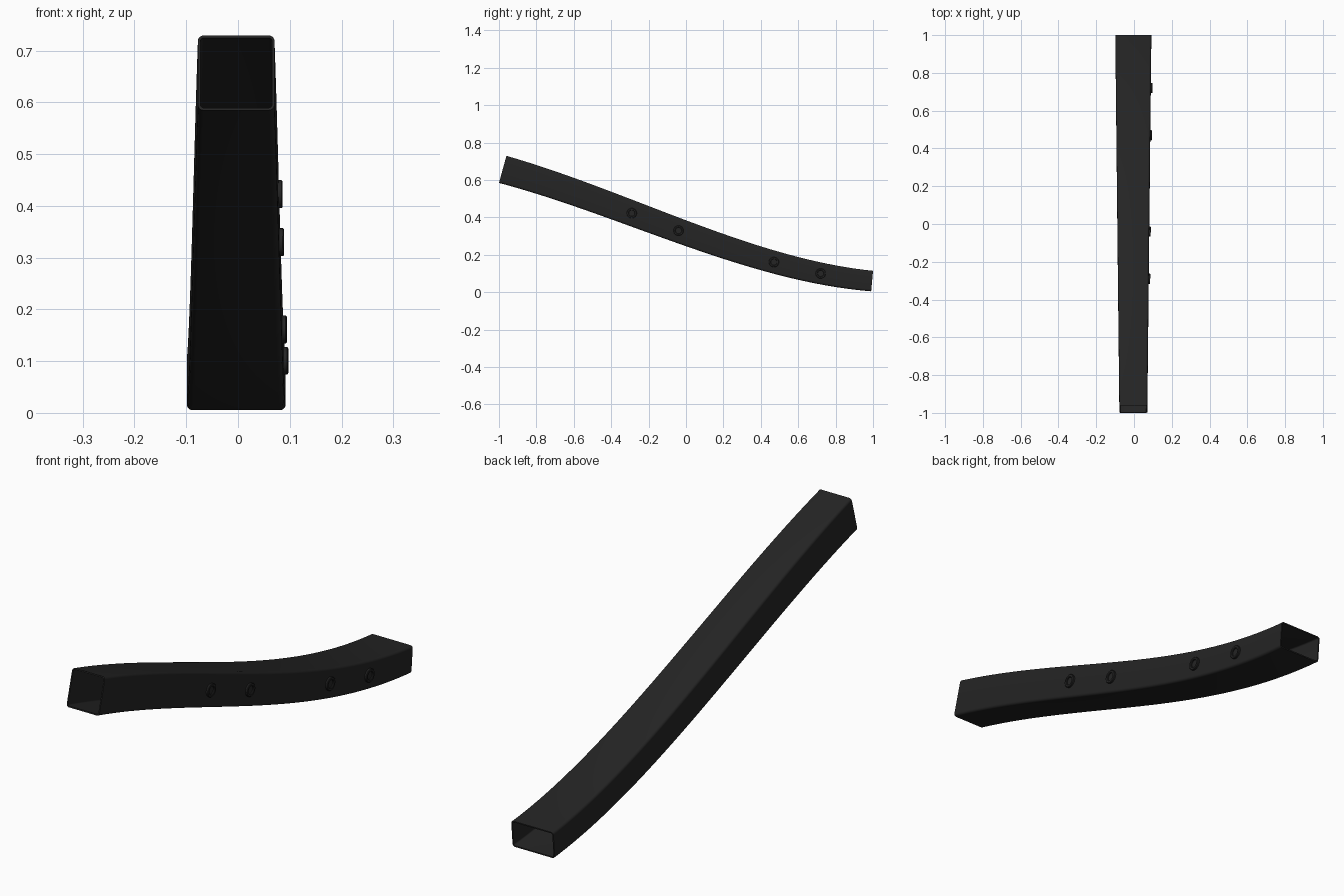
import bpy, bmesh, math
from mathutils import Vector, Matrix

cube = bpy.data.objects.get("Cube")
if cube:
    bpy.data.objects.remove(cube)


def material(name, rgb):
    m = bpy.data.materials.new(name)
    m.use_nodes = True
    m.diffuse_color = (*rgb, 1)
    bsdf = next(n for n in m.node_tree.nodes if n.type == 'BSDF_PRINCIPLED')
    bsdf.inputs["Base Color"].default_value = (*rgb, 1)
    return m


BLACK = material("matte black", (0.018, 0.018, 0.018))

# Centre line of the tube: one cubic between the front and back ends
START, END = Vector((-0.98, 0.657)), Vector((0.995, 0.06))
SLOPE_A, SLOPE_B = -0.276, -0.09
LENGTH = END.x - START.x
CENTRE_X = -0.0035


def centre(t):
    """Point on the centre line and its slope."""
    rise = END.y - START.y
    a, b = SLOPE_A * LENGTH, SLOPE_B * LENGTH
    c2, c3 = 3 * rise - 2 * a - b, a + b - 2 * rise
    z = START.y + a * t + c2 * t * t + c3 * t ** 3
    slope = (a + 2 * c2 * t + 3 * c3 * t * t) / LENGTH
    return Vector((CENTRE_X, START.x + LENGTH * t, z)), slope


def size(t):
    """Half width and half height, wider and flatter to the back."""
    return 0.0740 + 0.0215 * t, 0.075 - 0.020 * t


def rounded_rectangle(w, h, r, steps=5):
    pts = []
    for k, (sx, sy) in enumerate(((1, 1), (-1, 1), (-1, -1), (1, -1))):
        for i in range(steps + 1):
            a = math.pi / 2 * (k + i / steps)
            pts.append((sx * (w - r) + r * math.cos(a), sy * (h - r) + r * math.sin(a)))
    return pts


def finish(bm, name, angle):
    bmesh.ops.recalc_face_normals(bm, faces=bm.faces)
    me = bpy.data.meshes.new(name)
    bm.to_mesh(me)
    bm.free()
    me.materials.append(BLACK)
    ob = bpy.data.objects.new(name, me)
    bpy.context.collection.objects.link(ob)
    bpy.ops.object.select_all(action='DESELECT')
    ob.select_set(True)
    bpy.context.view_layer.objects.active = ob
    bpy.ops.object.shade_smooth_by_angle(angle=math.radians(angle))
    return ob


def bridge(bm, a, b):
    n = len(a)
    for i in range(n):
        j = (i + 1) % n
        bm.faces.new((a[i], a[j], b[j], b[i]))


# Hollow tube: outer skin swept back, inner skin swept forward, rims close both ends
SECTIONS, WALL = 48, 0.005
bm = bmesh.new()


def section(t, inset):
    p, slope = centre(t)
    up = Vector((0, -slope, 1)).normalized()
    w, h = size(t)
    return [bm.verts.new(p + Vector((u, 0, 0)) + up * v)
            for u, v in rounded_rectangle(w - inset, h - inset, 0.011 - inset)]


ts = [i / SECTIONS for i in range(SECTIONS + 1)]
rings = [section(t, 0) for t in ts] + [section(t, WALL) for t in reversed(ts)]
for i, ring in enumerate(rings):
    bridge(bm, ring, rings[(i + 1) % len(rings)])
finish(bm, "tube", 40)

# Round fasteners with a recessed middle, on the left wall
PROFILE = ((0.027, -0.003), (0.027, 0.006), (0.025, 0.008), (0.018, 0.008),
           (0.016, 0.006), (0.016, 0.002))
SIDES = 32
for n, y in enumerate((-0.29, -0.04, 0.47, 0.72), 1):
    t = (y - START.x) / LENGTH
    p, slope = centre(t)
    p.x += size(t)[0]
    bm = bmesh.new()
    rings = []
    for r, out in PROFILE:
        rings.append([bm.verts.new((out, r * math.cos(a), r * math.sin(a)))
                      for a in (math.tau * i / SIDES for i in range(SIDES))])
    for a, b in zip(rings, rings[1:]):
        bridge(bm, a, b)
    bm.faces.new(rings[-1])
    bm.faces.new(rings[0])
    ob = finish(bm, f"fastener_{n}", 35)
    # Turn the fastener square to the flaring wall
    ob.matrix_world = Matrix.Translation(p) @ Matrix.Rotation(-math.atan(0.0215 / LENGTH), 4, 'Z')
